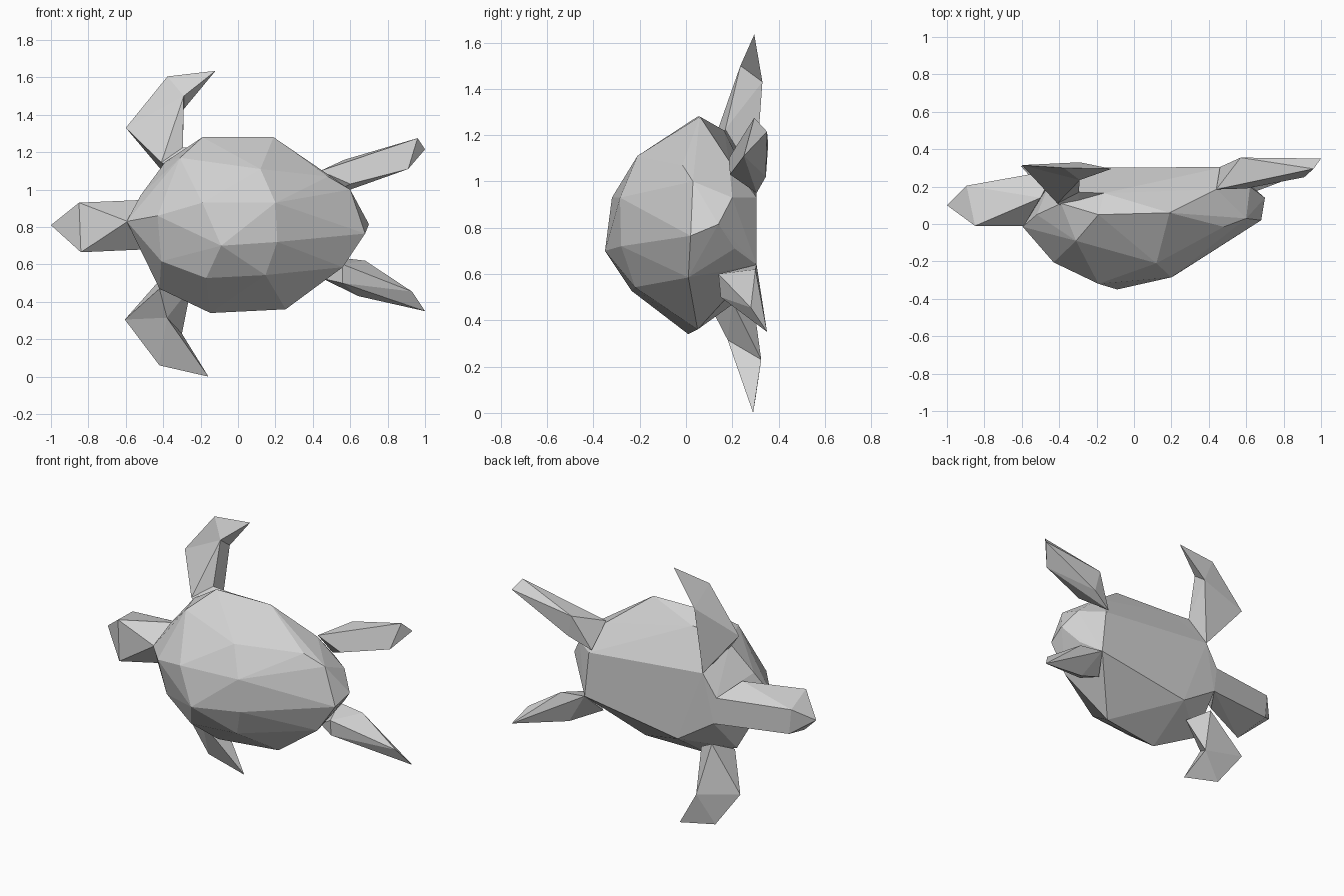
import bpy, bmesh

skin = bpy.data.materials.new("light_grey")
skin.diffuse_color = (0.65, 0.65, 0.65, 1)


def build(name, *hulls):
    """One faceted object made from one or more convex segments."""
    mesh = bpy.data.meshes.new(name)
    total = bmesh.new()
    for pts in hulls:
        bm = bmesh.new()
        for p in pts:
            bm.verts.new(p)
        bmesh.ops.convex_hull(bm, input=bm.verts[:])
        loose = [v for v in bm.verts if not v.link_faces]
        bmesh.ops.delete(bm, geom=loose, context='VERTS')
        bmesh.ops.recalc_face_normals(bm, faces=bm.faces[:])
        tmp = bpy.data.meshes.new("tmp")
        bm.to_mesh(tmp)
        total.from_mesh(tmp)
        bm.free()
        bpy.data.meshes.remove(tmp)
    total.to_mesh(mesh)
    total.free()
    mesh.materials.append(skin)
    ob = bpy.data.objects.new(name, mesh)
    bpy.context.collection.objects.link(ob)
    return ob


# Shell: domed back, rim and flat belly
dome = [(-.09, -.35, .70), (-.19, -.32, .93), (.20, -.285, .93), (.12, -.21, 1.11),
        (-.31, -.09, 1.17), (-.43, -.205, .86), (-.41, -.14, .617), (-.17, -.235, .527),
        (.147, -.22, .543), (.21, -.28, .72), (.447, -.115, .77), (.48, -.015, 1.07)]
rim = [(-.19, .05, 1.28), (.19, .06, 1.28), (.60, .03, 1.0), (.68, .02, .765),
       (.70, .14, .815), (.56, .01, .585), (.255, .05, .36), (-.147, .01, .34),
       (-.42, .08, .47), (-.595, -.015, .83), (-.52, .05, .97), (-.39, .11, 1.147),
       (-.16, .165, 1.22), (.44, .185, 1.09), (.62, .2, .93), (.61, .21, .71)]
belly = [(.48, .305, .93), (.51, .305, .64), (-.33, .3, 1.01), (-.42, .29, .87),
         (-.40, .29, .70), (-.15, .3, .54)]
build("shell", dome + rim + belly)

# Head with neck
build("head", [(-1, .10, .81), (-.85, -.01, .93), (-.84, -.01, .665), (-.895, .205, .89),
               (-.88, .205, .73), (-.59, -.012, .83), (-.50, .14, .945), (-.50, .14, .68),
               (-.42, .29, .87), (-.40, .29, .70)])

# Front flippers: an arm segment and a swept blade sharing the bend
bend = [(-.60, .315, 1.33), (-.29, .235, 1.5), (-.29, .33, 1.43)]
build("upper_front_flipper",
      bend + [(-.41, .11, 1.145), (-.295, .17, 1.225), (-.33, .3, 1.01)],
      bend + [(-.377, .30, 1.605), (-.12, .295, 1.635)])
build("upper_front_shoulder", [(-.41, .11, 1.145), (-.295, .17, 1.225), (-.16, .165, 1.22),
                               (-.33, .3, 1.01), (-.3, .05, 1.1)])

bend = [(-.605, .31, .305), (-.38, .18, .315), (-.30, .325, .23)]
build("lower_front_flipper",
      bend + [(-.42, .10, .47), (-.31, .27, .37), (-.38, .28, .56), (-.25, .2, .48)],
      bend + [(-.42, .30, .06), (-.158, .29, 0)])

# Hind flippers
build("upper_hind_flipper", [(.96, .295, 1.275), (1, .35, 1.215), (.91, .25, 1.11),
                             (.57, .355, 1.16), (.60, .345, 1.02), (.44, .185, 1.1),
                             (.46, .305, .95), (.60, .19, 1.03)])
build("lower_hind_flipper", [(1, .35, .35), (.93, .28, .455), (.68, .30, .62),
                             (.645, .27, .43), (.56, .15, .50), (.45, .20, .525),
                             (.51, .305, .64), (.56, .14, .60)])
